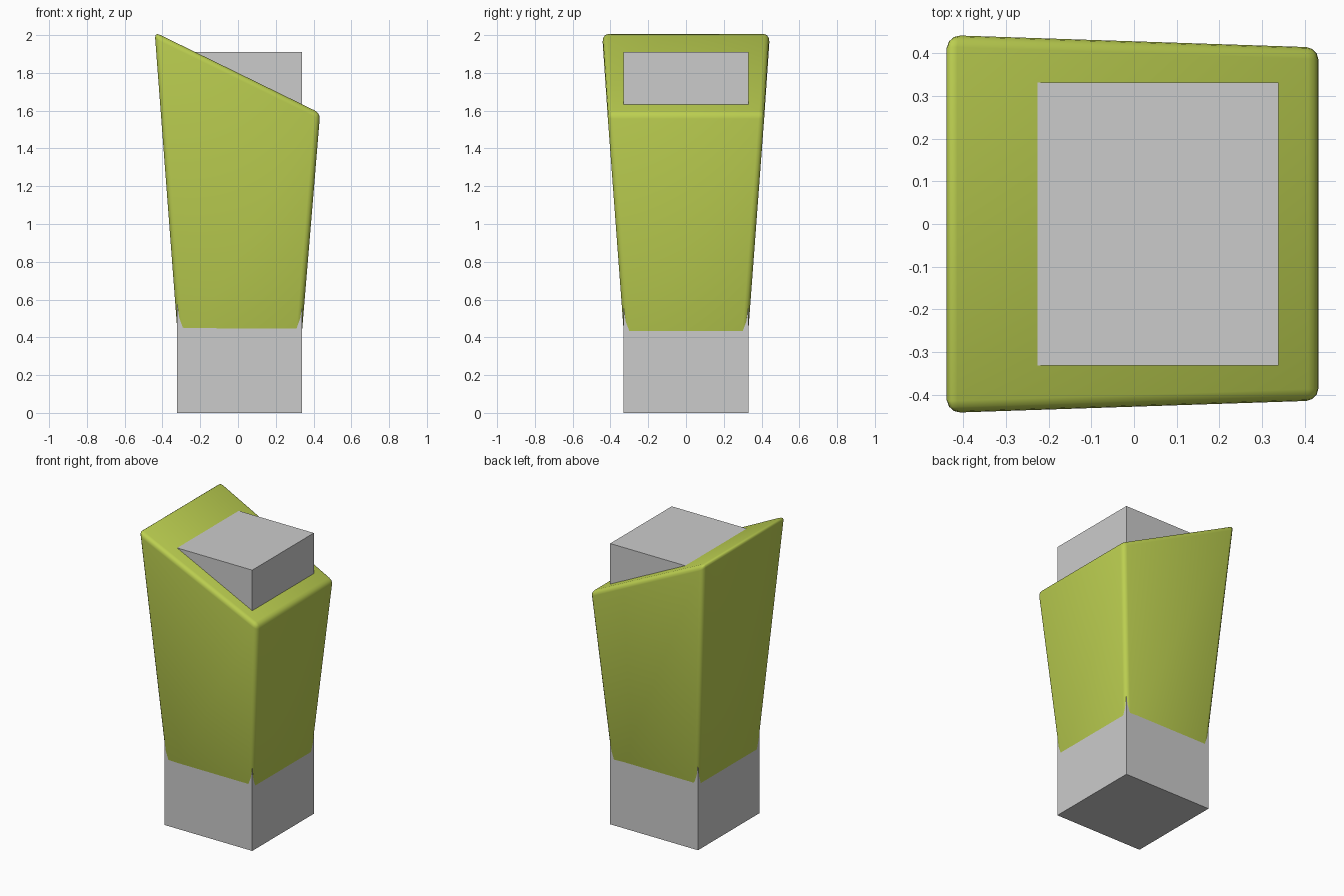
import bpy
import bmesh

if "Cube" in bpy.data.objects:
    bpy.data.objects.remove(bpy.data.objects["Cube"])


def hexahedron(name, bottom, top):
    """Six-sided solid from two rings of four corners."""
    bm = bmesh.new()
    lo = [bm.verts.new(c) for c in bottom]
    hi = [bm.verts.new(c) for c in top]
    bm.faces.new(lo[::-1])
    bm.faces.new(hi)
    for i in range(4):
        j = (i + 1) % 4
        bm.faces.new((lo[i], lo[j], hi[j], hi[i]))
    bmesh.ops.recalc_face_normals(bm, faces=bm.faces[:])
    mesh = bpy.data.meshes.new(name)
    bm.to_mesh(mesh)
    bm.free()
    obj = bpy.data.objects.new(name, mesh)
    bpy.context.collection.objects.link(obj)
    return obj


def ring(x0, x1, y0, y1, z0, z1):
    """Rectangle corners; y0, z0 belong to x0 and y1, z1 to x1."""
    return [(x0, -y0, z0), (x1, -y1, z1), (x1, y1, z1), (x0, y0, z0)]


# Inner square post
hexahedron("inner_post",
           ring(-0.322, 0.339, 0.331, 0.331, 0, 0),
           ring(-0.322, 0.339, 0.331, 0.331, 1.91, 1.91))

# Flared sleeve with slanted top, sinking into the post at its lower end
sleeve = hexahedron("flared_sleeve",
                    ring(-0.311, 0.328, 0.320, 0.320, 0.30, 0.30),
                    ring(-0.441, 0.435, 0.445, 0.416, 2.015, 1.587))
sleeve.data.shade_smooth()
bevel = sleeve.modifiers.new("rounded_edges", 'BEVEL')
bevel.width = 0.03
bevel.segments = 3
bevel.limit_method = 'NONE'

green = bpy.data.materials.new("leaf_green")
green.diffuse_color = (0.50, 0.62, 0.08, 1)
green.use_nodes = True
green.node_tree.nodes["Principled BSDF"].inputs["Base Color"].default_value = green.diffuse_color
sleeve.data.materials.append(green)
